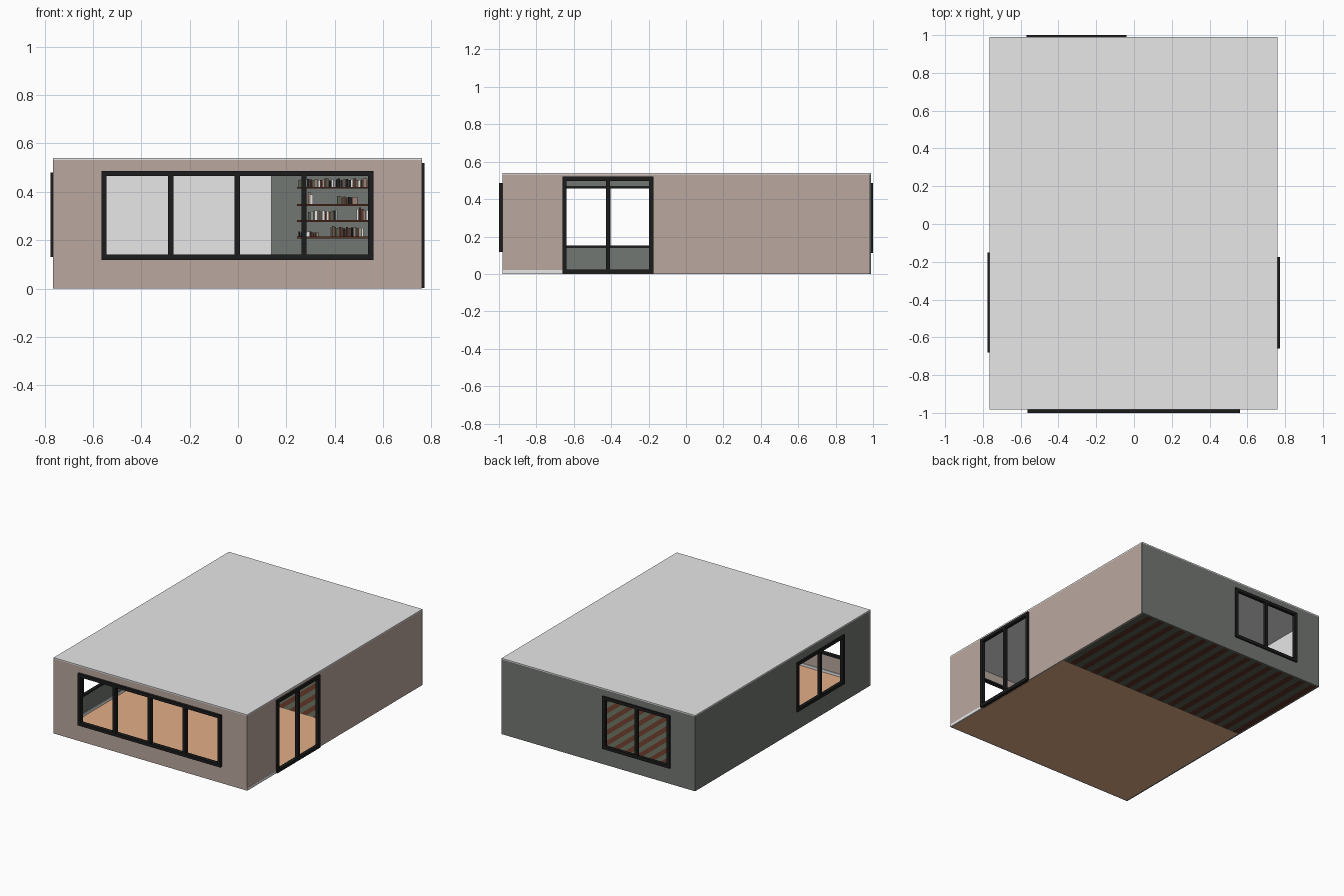
import bpy, bmesh, random
from mathutils import Vector

if "Cube" in bpy.data.objects:
    bpy.data.objects.remove(bpy.data.objects["Cube"])

random.seed(4)


def mat(name, rgb):
    m = bpy.data.materials.new(name)
    m.diffuse_color = (*rgb, 1)
    m.use_nodes = True
    m.node_tree.nodes["Principled BSDF"].inputs["Base Color"].default_value = m.diffuse_color
    return m


TAUPE = mat("taupe wall", (0.49, 0.39, 0.35))
SLATE = mat("slate wall", (0.17, 0.185, 0.17))
LIGHT = mat("light grey", (0.8, 0.8, 0.8))
BLACK = mat("black frame", (0.011, 0.012, 0.011))
TAN = mat("tan floor", (0.77, 0.42, 0.24))
RED = mat("red brown", (0.11, 0.033, 0.02))
GREEN = mat("grey green", (0.10, 0.117, 0.08))
PINK = mat("dusty pink", (0.35, 0.22, 0.18))


def boxes(name, material, items):
    """One object made of boxes, each given as (x0, x1, y0, y1, z0, z1)."""
    bm = bmesh.new()
    for x0, x1, y0, y1, z0, z1 in items:
        vs = bmesh.ops.create_cube(bm, size=1)["verts"]
        size = Vector((x1 - x0, y1 - y0, z1 - z0))
        mid = Vector((x0 + x1, y0 + y1, z0 + z1)) / 2
        for v in vs:
            v.co = v.co * size + mid
    me = bpy.data.meshes.new(name)
    bm.to_mesh(me)
    bm.free()
    me.materials.append(material)
    ob = bpy.data.objects.new(name, me)
    bpy.context.collection.objects.link(ob)
    return ob


def cut(ob, hole):
    """Cut a box-shaped opening through a wall."""
    cutter = boxes("cutter", ob.data.materials[0], [hole])
    cutter.hide_render = True
    mod = ob.modifiers.new("opening", 'BOOLEAN')
    mod.operation, mod.solver, mod.object = 'DIFFERENCE', 'EXACT', cutter
    bpy.context.view_layer.objects.active = ob
    bpy.ops.object.modifier_apply(modifier=mod.name)
    bpy.data.objects.remove(cutter)


def frame(name, axis, d0, d1, a0, a1, z0, z1, panes, w=0.022):
    """Frame with mullions; axis 'x' runs along x, 'y' along y."""
    parts = [(a0, a1, z0, z0 + w), (a0, a1, z1 - w, z1)]
    for i in range(panes + 1):
        c = a0 + w / 2 + (a1 - a0 - w) * i / panes
        parts.append((c - w / 2, c + w / 2, z0 + w, z1 - w))
    if axis == 'x':
        items = [(a, b, d0, d1, lo, hi) for a, b, lo, hi in parts]
    else:
        items = [(d0, d1, a, b, lo, hi) for a, b, lo, hi in parts]
    return boxes(name, BLACK, items)


X0, X1, Y0, Y1, H, T = -0.765, 0.76, -0.982, 0.99, 0.54, 0.012
SPLIT = 0.17   # where the front room ends and the back room starts
TOP = H - 0.008

# walls
front = boxes("front_wall", TAUPE, [(X0, X1, Y0, Y0 + T, 0, TOP)])
right = boxes("right_wall", TAUPE, [(X1 - T, X1, Y0 + T, Y1 - T, 0, TOP)])
back = boxes("back_wall", SLATE, [(X0, X1, Y1 - T, Y1, 0, TOP)])
left = boxes("left_wall", SLATE, [(X0, X0 + T, Y0 + T, Y1 - T, 0, TOP)])

# openings
cut(front, (-0.555, 0.55, Y0 - 0.1, Y0 + 0.1, 0.128, 0.477))
cut(back, (-0.56, -0.05, Y1 - 0.1, Y1 + 0.1, 0.122, 0.477))
cut(left, (X0 - 0.1, X0 + 0.1, -0.67, -0.16, 0.14, 0.47))
cut(right, (X1 - 0.1, X1 + 0.1, -0.65, -0.185, -0.1, 0.51))

# window and door frames
frame("front_window_frame", 'x', -1.0, Y0 + T, -0.565, 0.56, 0.118, 0.487, 4)
frame("back_window_frame", 'x', Y1 - T, 1.0, -0.57, -0.04, 0.112, 0.487, 2)
frame("left_window_frame", 'y', -0.775, X0 + T, -0.68, -0.15, 0.13, 0.48, 2)
frame("door_frame", 'y', X1 - T, 0.772, -0.66, -0.175, 0.003, 0.52, 2)

# roof
boxes("roof", LIGHT, [(X0, X1, Y0, Y1, TOP, H)])

# floors: plain in front, striped boards behind
boxes("front_floor", TAN, [(X0 + T, X1 - T, Y0 + T, SPLIT, 0, 0.006)])
n = 32
step = (X1 - X0 - 2 * T) / n
for name, m, k in (("red_floor_boards", RED, 0), ("green_floor_boards", GREEN, 1)):
    boxes(name, m, [(X0 + T + i * step, X0 + T + (i + 1) * step, SPLIT, Y1 - T, 0, 0.006)
                    for i in range(k, n, 2)])

# partition between the rooms, open at the right, and the pale back room lining
boxes("partition", LIGHT, [(X0 + T, 0.138, SPLIT, SPLIT + 0.02, 0.006, TOP)])
boxes("back_room_lining", LIGHT, [(X0 + T, X0 + T + 0.004, SPLIT + 0.02, Y1 - T, 0.006, TOP)])

# skirting boards, with the visible outer strip beside the door
boxes("skirting", LIGHT, [
    (X0 + T, X0 + T + 0.005, Y0 + T, SPLIT, 0.006, 0.024),
    (X0 + T, X1 - T, Y0 + T, Y0 + T + 0.005, 0.006, 0.024),
    (X1 - 0.004, X1 + 0.001, Y0, -0.66, 0, 0.02)])

# bookshelf on the back wall
SX0, SX1, SY0, SY1 = 0.245, 0.70, 0.90, Y1 - T
levels = [0.207, 0.275, 0.342, 0.413]
boxes("shelf_boards", RED, [(SX0, SX1, SY0, SY1, z, z + 0.008) for z in levels])

# books: runs of (shelf, start, end, height)
runs = [(0, 0.25, 0.33, 0.022), (0, 0.38, 0.52, 0.045), (0, 0.57, 0.68, 0.045),
        (1, 0.29, 0.41, 0.045), (1, 0.49, 0.60, 0.055),
        (2, 0.29, 0.31, 0.05), (2, 0.41, 0.49, 0.035), (2, 0.58, 0.68, 0.045),
        (3, 0.25, 0.69, 0.035)]
books = {m: [] for m in (BLACK, LIGHT, RED, PINK, GREEN)}
for level, x, end, h in runs:
    z = levels[level] + 0.008
    while x < end:
        w = random.uniform(0.006, 0.011)
        m = random.choice(list(books))
        books[m].append((x, x + w, SY0 + 0.01, SY1 - 0.01, z, z + h * random.uniform(0.75, 1)))
        x += w + 0.001
for m, items in books.items():
    boxes(m.name.replace(" ", "_") + "_books", m, items)
